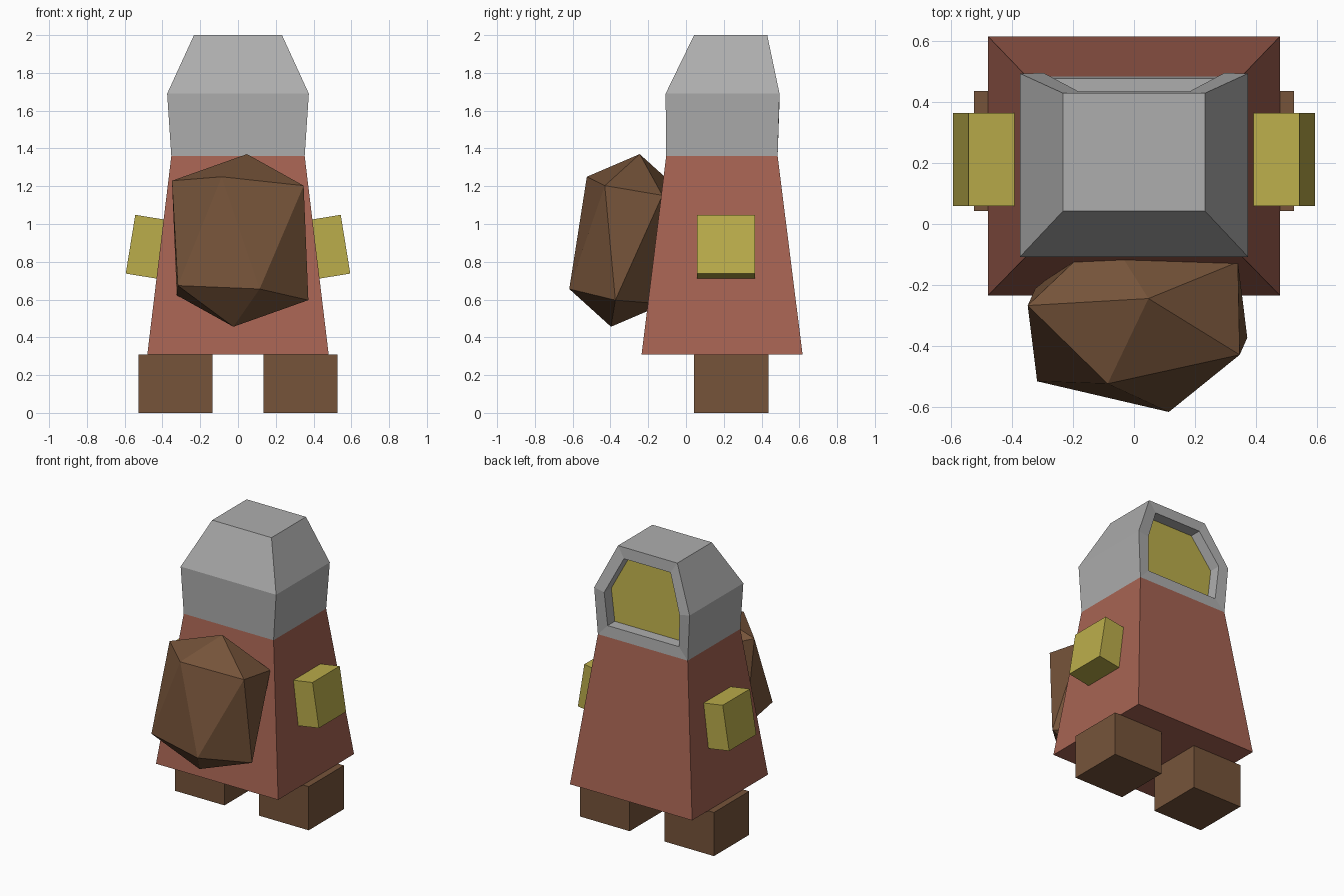
import bpy
import bmesh
from math import radians
from mathutils import Matrix, Vector

default = bpy.data.objects.get("Cube")
if default:
    bpy.data.objects.remove(default)


def material(name, rgb):
    mat = bpy.data.materials.new(name)
    mat.use_nodes = True
    mat.diffuse_color = (*rgb, 1)
    mat.node_tree.nodes["Principled BSDF"].inputs["Base Color"].default_value = (*rgb, 1)
    return mat


RED = material("brick red", (0.38, 0.125, 0.085))
GREY = material("helmet grey", (0.42, 0.42, 0.42))
YELLOW = material("mustard yellow", (0.50, 0.42, 0.07))
BROWN = material("leather brown", (0.18, 0.088, 0.042))


def finish(name, bm, *mats):
    bmesh.ops.recalc_face_normals(bm, faces=bm.faces)
    mesh = bpy.data.meshes.new(name)
    bm.to_mesh(mesh)
    bm.free()
    for mat in mats:
        mesh.materials.append(mat)
    obj = bpy.data.objects.new(name, mesh)
    bpy.context.collection.objects.link(obj)
    return obj


def box(name, mat, centre, size, tilt=0):
    bm = bmesh.new()
    place = (Matrix.Translation(centre) @ Matrix.Rotation(radians(tilt), 4, 'Y')
             @ Matrix.Diagonal((*size, 1)))
    bmesh.ops.create_cube(bm, size=1, matrix=place)
    return finish(name, bm, mat)


def loft(sections):
    """Stack rectangles given as (z, half width, back y, front y)."""
    bm = bmesh.new()
    rings = [[bm.verts.new(p) for p in ((-w, y0, z), (w, y0, z), (w, y1, z), (-w, y1, z))]
             for z, w, y0, y1 in sections]
    bm.faces.new(rings[0][::-1])
    bm.faces.new(rings[-1])
    for low, high in zip(rings, rings[1:]):
        for i in range(4):
            j = (i + 1) % 4
            bm.faces.new((low[i], low[j], high[j], high[i]))
    bmesh.ops.recalc_face_normals(bm, faces=bm.faces)
    return bm


# Tapered robe
finish("robe", loft([(0.31, 0.48, -0.235, 0.617), (1.36, 0.353, -0.105, 0.485)]), RED)

# Helmet: the two +y faces merge into one six-sided opening with a recessed visor
bm = loft([(1.36, 0.353, -0.105, 0.485), (1.69, 0.375, -0.108, 0.495),
           (2.0, 0.233, 0.043, 0.43)])
opening = [f for f in bm.faces if f.normal.y > 0.8]
visor = bmesh.ops.dissolve_faces(bm, faces=opening)["region"][0]
bmesh.ops.inset_individual(bm, faces=[visor], thickness=0.078, use_even_offset=True)
pushed = bmesh.ops.extrude_discrete_faces(bm, faces=[visor])["faces"][0]
bmesh.ops.translate(bm, verts=pushed.verts, vec=(0, -0.08, 0))
pushed.material_index = 1
finish("helmet", bm, GREY, YELLOW)

# Feet and tilted arms on both sides
for side, word in ((1, "left"), (-1, "right")):
    box(word + "_foot", BROWN, (side * 0.331, 0.24, 0.155), (0.39, 0.395, 0.31))
    box(word + "_arm", YELLOW, (side * 0.421, 0.212, 0.869), (0.3, 0.305, 0.315), -9.2 * side)

# Faceted backpack: a stretched twenty-sided solid from opposite corner pairs
centre = Vector((0.0115, -0.321, 0.913))
corners = [(0.036, 0.076, 0.457), (-0.098, -0.204, 0.337), (-0.361, 0.053, 0.316),
           (0.336, -0.109, 0.290), (-0.33, -0.196, -0.239), (0.103, -0.297, -0.257)]
bm = bmesh.new()
for corner in corners:
    for sign in (1, -1):
        bm.verts.new(centre + sign * Vector(corner))
bmesh.ops.convex_hull(bm, input=bm.verts)
finish("backpack", bm, BROWN)
